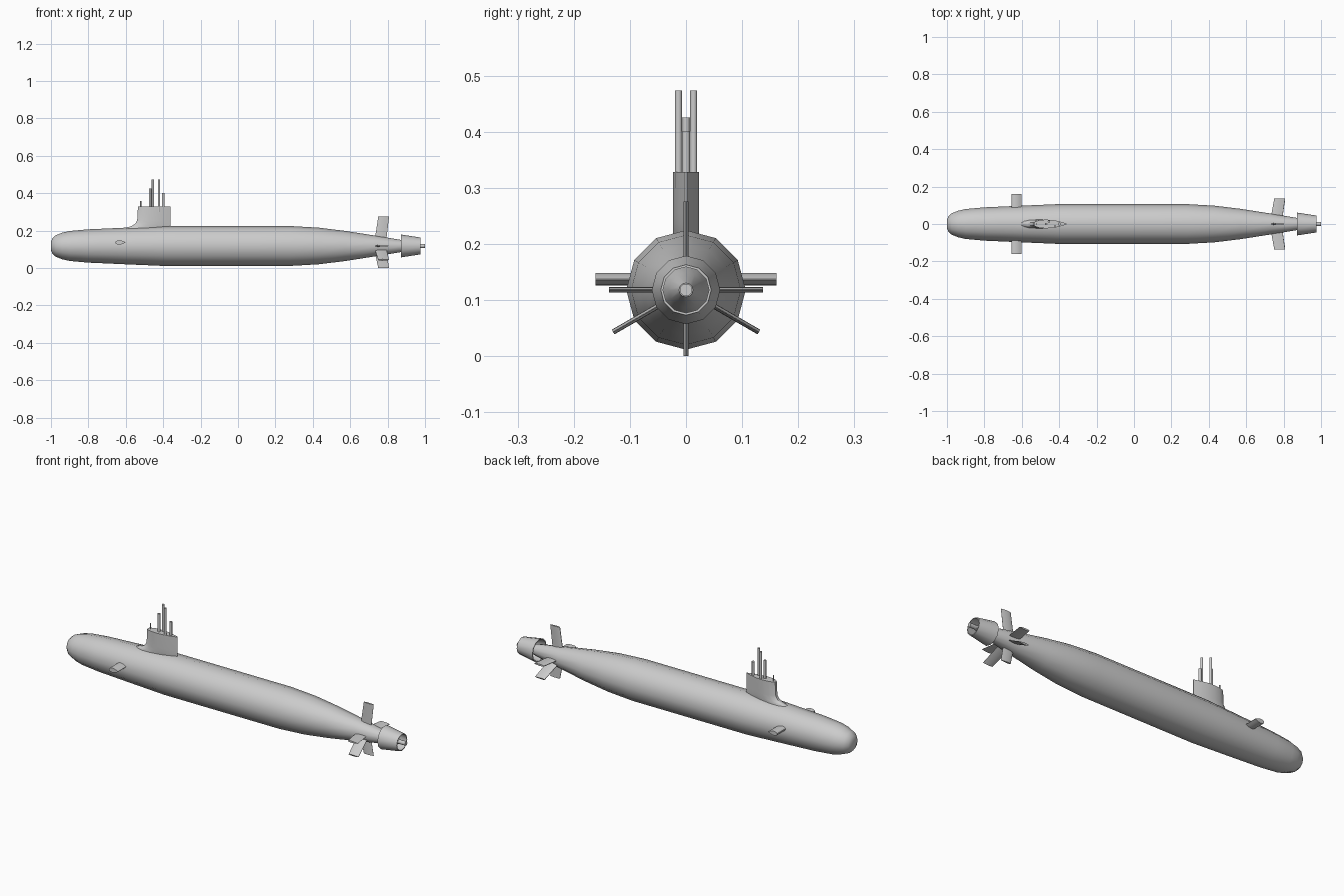
import bpy
from math import sin, cos, pi, radians

if "Cube" in bpy.data.objects:
    bpy.data.objects.remove(bpy.data.objects["Cube"])

AXIS = 0.118  # height of hull centreline


def loft(name, rings, caps=True, closed=False, angle=40):
    """Skin a list of equal-length point rings."""
    n = len(rings[0])
    verts = [p for r in rings for p in r]
    faces = []
    for i in range(len(rings) if closed else len(rings) - 1):
        a, b = i * n, ((i + 1) % len(rings)) * n
        faces += [(a + j, a + (j + 1) % n, b + (j + 1) % n, b + j) for j in range(n)]
    if caps and not closed:
        faces += [tuple(range(n))[::-1], tuple(range(len(verts) - n, len(verts)))]
    me = bpy.data.meshes.new(name)
    me.from_pydata(verts, [], faces)
    ob = bpy.data.objects.new(name, me)
    bpy.context.collection.objects.link(ob)
    bpy.ops.object.select_all(action='DESELECT')
    ob.select_set(True)
    bpy.context.view_layer.objects.active = ob
    bpy.ops.object.mode_set(mode='EDIT')
    bpy.ops.mesh.select_all(action='SELECT')
    bpy.ops.mesh.normals_make_consistent(inside=False)
    bpy.ops.object.mode_set(mode='OBJECT')
    bpy.ops.object.shade_smooth_by_angle(angle=radians(angle))
    return ob


def ring(x, r, n=12):
    return [(x, r * sin(2 * pi * k / n), AXIS + r * cos(2 * pi * k / n)) for k in range(n)]


def foil(lead, trail, half):
    """Streamlined outline: rounded nose, tapered tail."""
    side = [(0.0, 0.3), (0.06, 0.62), (0.18, 0.9), (0.38, 1.0), (0.62, 0.85), (0.82, 0.5), (1.0, 0.08)]
    pts = side + [(u, -w) for u, w in reversed(side)]
    return [(lead + u * (trail - lead), w * half) for u, w in pts]


# Hull: turned body with tapering tail cone and shaft
hull = [(-1, 0.022), (-0.993, 0.04), (-0.975, 0.057), (-0.94, 0.071), (-0.9, 0.08),
        (-0.8, 0.089), (-0.6, 0.098), (-0.4, 0.1065), (0.28, 0.1065), (0.43, 0.098),
        (0.57, 0.081), (0.73, 0.056), (0.875, 0.032), (0.96, 0.0125)]
loft("hull", [ring(x, r) for x, r in hull], angle=50)
loft("propeller_shaft", [ring(0.94, 0.011), ring(1.0, 0.011)])

# Open duct around the propulsor
duct = [(0.872, 0.061), (0.976, 0.045), (0.976, 0.041), (0.872, 0.056)]
loft("propulsor_duct", [ring(x, r) for x, r in duct], closed=True)

# Sail with faired leading edge
sail = [(0.19, -0.62), (0.215, -0.6), (0.224, -0.57), (0.236, -0.55), (0.255, -0.539), (0.328, -0.535)]
loft("sail", [[(x, y, z) for x, y in foil(lead, -0.36, 0.0235)] for z, lead in sail])

# Masts on the sail
for name, x, y, r, top in [("whip_antenna", -0.52, 0, 0.003, 0.358),
                           ("radar_mast", -0.47, 0, 0.0068, 0.425),
                           ("periscope_left", -0.455, 0.0135, 0.0065, 0.473),
                           ("periscope_right", -0.4225, -0.0135, 0.0065, 0.473),
                           ("snorkel_mast", -0.40, 0, 0.0075, 0.40)]:
    loft(name, [[(x + r * cos(k * pi / 6), y + r * sin(k * pi / 6), z) for k in range(12)]
                for z in (0.30, top)])

# Bow planes on both sides
for name, s in (("bow_plane_left", 1), ("bow_plane_right", -1)):
    loft(name, [[(x, s * y, 0.137 + h) for x, h in foil(-0.655, -0.602, 0.0115)]
                for y in (0.07, 0.161)])

# Stern fins radiating from the tail
for name, deg, span in [("upper_rudder", 0, 0.158), ("lower_rudder", 180, 0.118),
                        ("stern_plane_left", 90, 0.137), ("stern_plane_right", -90, 0.137),
                        ("diagonal_fin_left", 120, 0.15), ("diagonal_fin_right", -120, 0.15)]:
    c, s = cos(radians(deg)), sin(radians(deg))
    rings = []
    for r, lead, trail in ((0.025, 0.73, 0.792), (span, 0.75, 0.808)):
        rings.append([(x, r * s + t * c, AXIS + r * c - t * s) for x, t in foil(lead, trail, 0.0048)])
    loft(name, rings)
